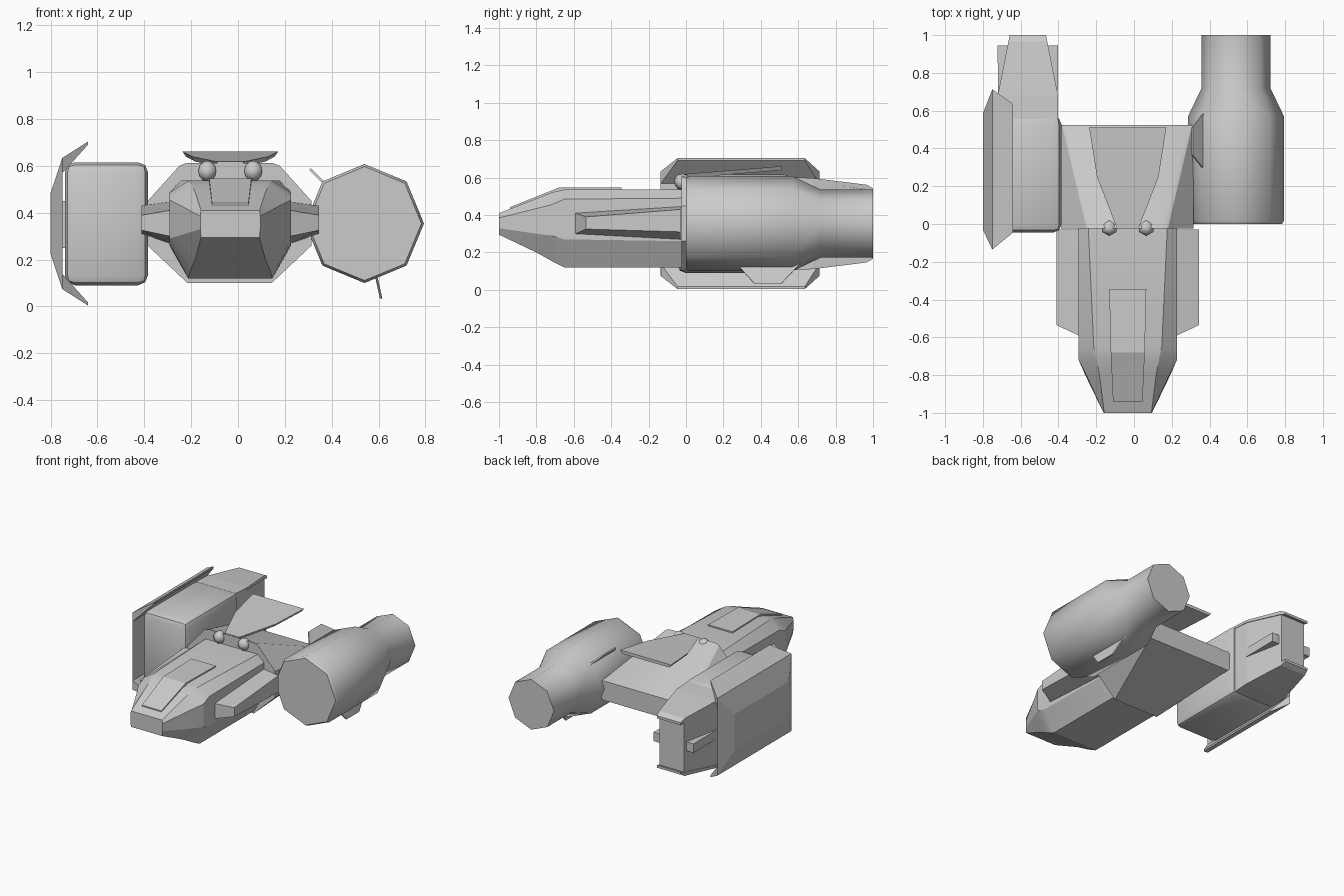
import bpy, bmesh
from math import cos, sin, pi, radians
from mathutils import Vector

if "Cube" in bpy.data.objects:
    bpy.data.objects.remove(bpy.data.objects["Cube"])


def finish(name, bm, smooth=None):
    bmesh.ops.recalc_face_normals(bm, faces=bm.faces[:])
    me = bpy.data.meshes.new(name)
    bm.to_mesh(me)
    bm.free()
    ob = bpy.data.objects.new(name, me)
    bpy.context.collection.objects.link(ob)
    if smooth:
        bpy.ops.object.select_all(action='DESELECT')
        ob.select_set(True)
        bpy.context.view_layer.objects.active = ob
        bpy.ops.object.shade_smooth_by_angle(angle=radians(smooth))
    return ob


def loft(name, sections, smooth=None):
    """Skin matching closed sections of 3D points and cap both ends."""
    bm = bmesh.new()
    rings = [[bm.verts.new(p) for p in s] for s in sections]
    n = len(rings[0])
    for a, b in zip(rings, rings[1:]):
        for i in range(n):
            j = (i + 1) % n
            bm.faces.new((a[i], a[j], b[j], b[i]))
    bm.faces.new(rings[0])
    bm.faces.new(rings[-1])
    return finish(name, bm, smooth)


def mirrored(half, cx, y):
    """Half outline (dx, z), top to bottom, mirrored about x = cx."""
    return [(cx + x, y, z) for x, z in half] + [(cx - x, y, z) for x, z in reversed(half)]


def rect(cx, y, hx, z0, z1):
    return mirrored([(hx, z1), (hx, z0)], cx, y)


CX = -0.033

# Forward fuselage with tapered nose
nose = [
    (-1.00, [(.125, .41), (.128, .385), (.128, .33), (.125, .295)]),
    (-0.80, [(.15, .488), (.22, .435), (.225, .30), (.15, .20)]),
    (-0.72, [(.165, .52), (.26, .455), (.26, .29), (.17, .155)]),
    (-0.65, [(.18, .537), (.26, .485), (.26, .27), (.18, .12)]),
    (0.00, [(.21, .537), (.26, .49), (.26, .26), (.18, .12)]),
]
loft("forward_fuselage", [mirrored(h, CX, y) for y, h in nose], 20)

# Raised canopy panel along the top of the nose
loft("canopy_panel", [rect(CX, y, hx, z - .05, z) for y, hx, z in
                      [(-.94, .078, .442), (-.68, .09, .546), (-.345, .098, .546)]])

# Main hull: octagon in front, flattening to a wide blunt edge at the rear
loft("main_hull", [
    mirrored([(.185, .612), (.215, .60), (.35, .45), (.35, .26), (.18, .10)], CX - .003, -.025),
    mirrored([(.335, .41), (.345, .405), (.35, .39), (.35, .29), (.335, .27)], CX - .003, .525),
], 25)

# Stub wings either side of the fuselage
for side, label in ((-1, "left"), (1, "right")):
    def quad(dx, y0, y1, f0, f1, r0, r1):
        x = CX + side * dx
        return [(x, y0, f0), (x, y0, f1), (x, y1, r1), (x, y1, r0)]
    loft(f"{label}_stub_wing", [quad(.20, -.61, -.03, .29, .42, .25, .47),
                                quad(.26, -.59, -.03, .30, .41, .27, .445),
                                quad(.378, -.535, -.03, .325, .39, .31, .43)])

# Sensor domes where fuselage meets hull
for side, label in ((-1, "left"), (1, "right")):
    bm = bmesh.new()
    bmesh.ops.create_uvsphere(bm, u_segments=6, v_segments=6, radius=.044)
    bmesh.ops.translate(bm, verts=bm.verts[:], vec=(CX + side * .098, -.02, .578))
    finish(f"{label}_sensor_dome", bm, 65)

# Dorsal plate rising to the rear
plate = [(-.02, .058, .618), (.25, .163, .64), (.51, .204, .661)]
loft("dorsal_plate", [mirrored([(w, z), (w - .015, z - .022)], CX, y) for y, w, z in plate])

# Right engine: octagonal barrel stepping down to the exhaust
EX, EZ = .54, .354
barrel = [(0, .243), (.018, .254), (.57, .254), (.72, .182), (1.0, .182)]
loft("right_engine", [[(EX + r * cos(k * pi / 4), y, EZ + r * sin(k * pi / 4)) for k in range(8)]
                      for y, r in barrel], 50)

# Thin fins on the right engine
for label, ang in (("upper", 135), ("lower", -77.5)):
    d = Vector((cos(radians(ang)), 0, sin(radians(ang))))
    t = Vector((-d.z, 0, d.x)) * .005
    c = Vector((EX, 0, EZ))
    outline = [(.22, .27), (.22, .61), (.328, .51), (.328, .365)]
    pts = [c + d * r + Vector((0, y, 0)) for r, y in outline]
    loft(f"{label}_engine_fin", [[p - t for p in pts], [p + t for p in pts]])

# Left engine: rounded box
LX = -.562
bm = bmesh.new()
bmesh.ops.create_cube(bm, size=1)
bmesh.ops.scale(bm, verts=bm.verts[:], vec=(.355, .615, .525))
bmesh.ops.translate(bm, verts=bm.verts[:], vec=(LX, .2625, .353))
bmesh.ops.bevel(bm, geom=bm.edges[:], offset=.042, segments=2, profile=.5, affect='EDGES')
finish("left_engine_box", bm, 40)

# Left exhaust block with top and bottom flaps
loft("left_exhaust_block", [rect(LX, .52, .16, .12, .585), rect(LX, .68, .155, .125, .58),
                            rect(LX, .965, .098, .17, .535)])
for s, label in ((1, "top"), (-1, "bottom")):
    flap = [(.55, .16, .232, .25), (.68, .16, .225, .243), (.965, .103, .182, .208), (1.0, .096, .17, .188)]
    loft(f"{label}_exhaust_flap", [rect(LX, y, hx, .354 + s * a, .354 + s * b) for y, hx, a, b in flap])

# Wedge vanes on both sides of the exhaust block
for s, label in ((-1, "outer"), (1, "inner")):
    loft(f"{label}_exhaust_vane", [[(LX + s * x, y, z) for x, y in ((.08, .66), (.158, .67), (.16, .945), (.08, .945))]
                                   for z in (.32, .385)])

# Armour shield outside the left engine: (x, height from centre, y front, y back)
upper = [(-.64, .35, -.045, .635), (-.75, .28, -.135, .713), (-.80, .13, -.03, .585)]
inner = [(-.64, .337, -.045, .635), (-.75, .215, -.135, .713), (-.75, .13, -.135, .713)]
bm = bmesh.new()
rows = []
for part in (upper, inner):
    full = [(x, .354 + z, a, b) for x, z, a, b in part]
    full += [(x, .354 - z, a, b) for x, z, a, b in reversed(part)]
    rows.append([(bm.verts.new((x, a, z)), bm.verts.new((x, b, z))) for x, z, a, b in full])
out, inn = rows
for i in range(5):
    for r in rows:
        bm.faces.new((r[i][0], r[i][1], r[i + 1][1], r[i + 1][0]))
    for e in (0, 1):
        bm.faces.new((out[i][e], out[i + 1][e], inn[i + 1][e], inn[i][e]))
for i in (0, 5):
    bm.faces.new((out[i][0], out[i][1], inn[i][1], inn[i][0]))
finish("armour_shield", bm)

# Strut joining shield and engine box
loft("shield_strut", [rect(-.745, y, .02, .25, .45) for y in (.1, .42)])
